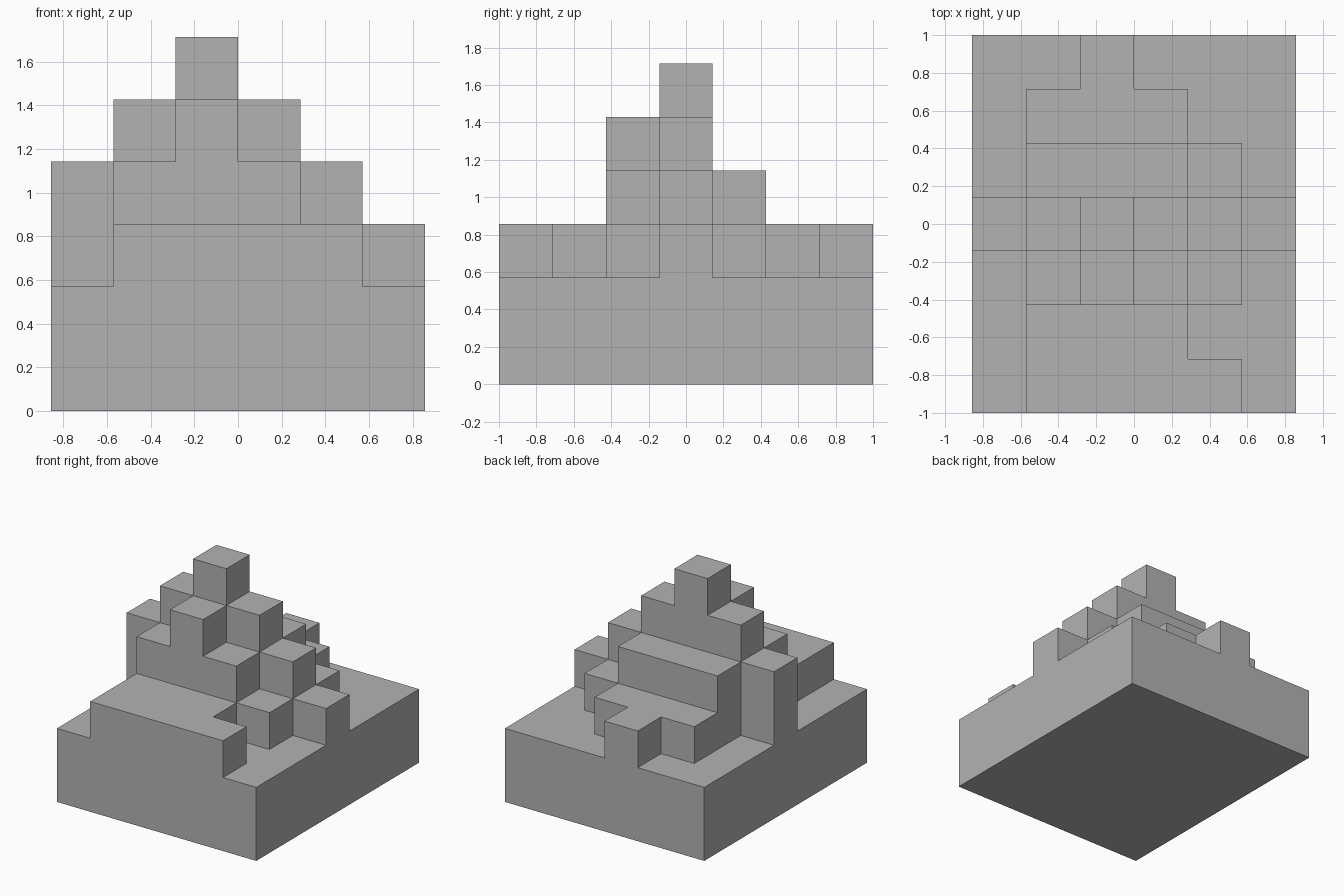
import bpy, bmesh

if "Cube" in bpy.data.objects:
    bpy.data.objects.remove(bpy.data.objects["Cube"])

U = 2 / 7            # edge of one block
NX, NY = 6, 7

# Solid height of every column of blocks, in block units
height = {(x, y): 2 for x in range(NX) for y in range(NY)}


def raise_blocks(xs, ys, h):
    for x in xs:
        for y in ys:
            height[x, y] = max(height[x, y], h)


# Front terrace with its wider lip
raise_blocks(range(1, 4), range(0, 2), 3)
raise_blocks([4], [0], 3)
# Back terrace with its narrow spur
raise_blocks(range(1, 4), [5], 3)
raise_blocks([2], [6], 3)
# Middle tiers
raise_blocks(range(1, 5), [2, 4], 3)
raise_blocks(range(1, 4), [2, 4], 4)
raise_blocks([2], [2], 5)
# Central ridge, stepping up to the peak and down again
for x, h in enumerate((4, 5, 6, 5, 4, 3)):
    raise_blocks([x], [3], h)

# Outer skin of the stacked blocks
bm = bmesh.new()
verts = {}


def vert(i, j, k):
    if (i, j, k) not in verts:
        verts[i, j, k] = bm.verts.new(((i - NX / 2) * U, (j - NY / 2) * U, k * U))
    return verts[i, j, k]


def face(*corners):
    bm.faces.new([vert(*c) for c in corners])


for (x, y), h in height.items():
    X, Y = x + 1, y + 1
    face((x, y, h), (X, y, h), (X, Y, h), (x, Y, h))
    face((x, y, 0), (x, Y, 0), (X, Y, 0), (X, y, 0))
    # Side walls, only where the neighbour is lower
    for (dx, dy), (a, b) in {(0, -1): ((x, y), (X, y)), (1, 0): ((X, y), (X, Y)),
                             (0, 1): ((X, Y), (x, Y)), (-1, 0): ((x, Y), (x, y))}.items():
        for k in range(height.get((x + dx, y + dy), 0), h):
            face((*a, k), (*b, k), (*b, k + 1), (*a, k + 1))

# Join coplanar squares into clean flat faces
bmesh.ops.dissolve_limit(bm, angle_limit=0.01, verts=bm.verts[:], edges=bm.edges[:])
mesh = bpy.data.meshes.new("stepped_block_pyramid")
bm.to_mesh(mesh)
bm.free()

grey = bpy.data.materials.new("stone grey")
grey.diffuse_color = (0.45, 0.45, 0.45, 1)
grey.use_nodes = True
grey.node_tree.nodes["Principled BSDF"].inputs["Base Color"].default_value = grey.diffuse_color
mesh.materials.append(grey)
bpy.context.collection.objects.link(bpy.data.objects.new("stepped_block_pyramid", mesh))
